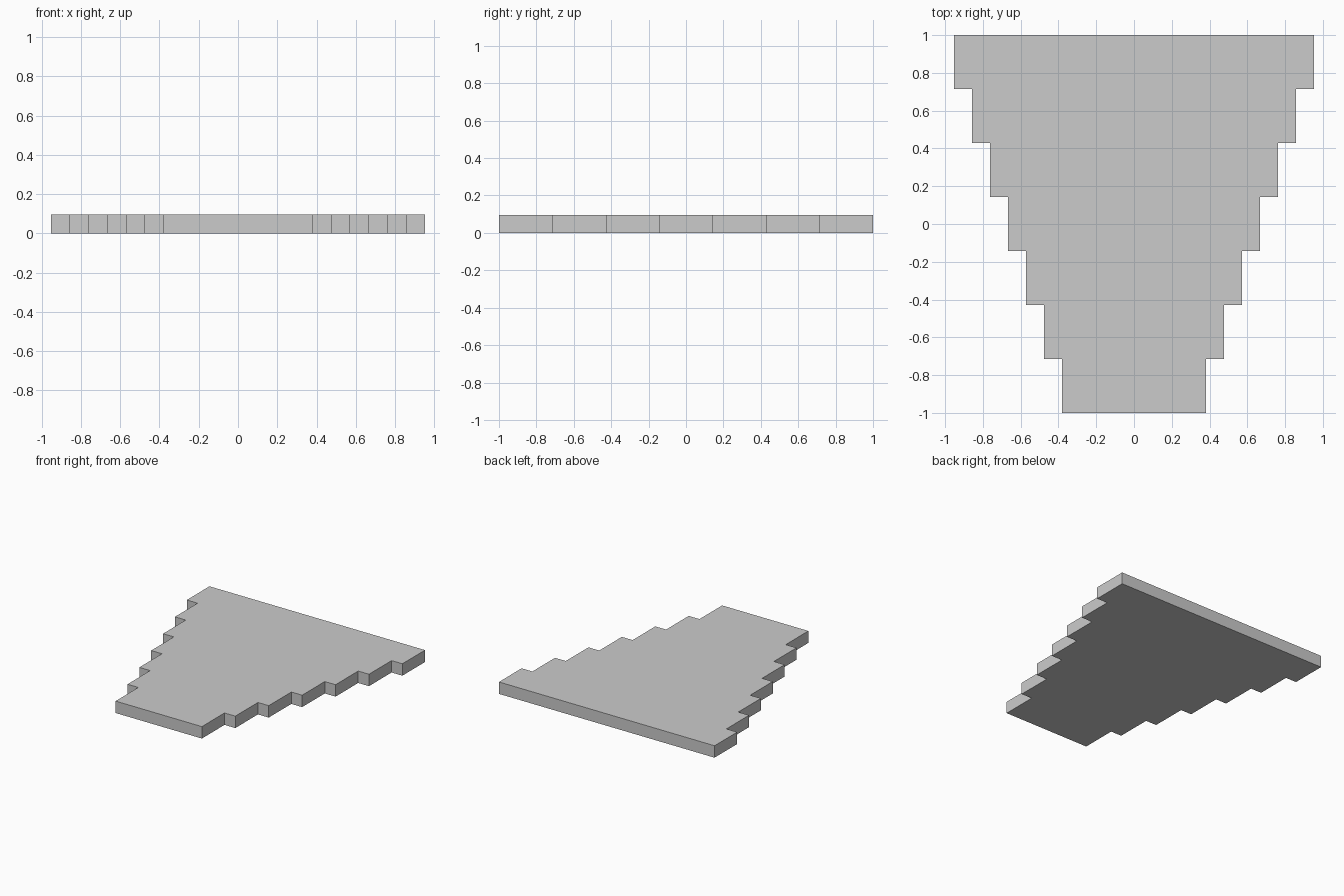
import bpy
import bmesh

if "Cube" in bpy.data.objects:
    bpy.data.objects.remove(bpy.data.objects["Cube"])

STEPS = 7
DEPTH = 2 / STEPS      # length of each row along y
UNIT = 2 / 21          # step-out per row, also the slab thickness

# Right-hand staircase edge, front to back
right = []
for i in range(STEPS):
    half = (4 + i) * UNIT
    right += [(half, -1 + i * DEPTH), (half, -1 + (i + 1) * DEPTH)]

# Mirror it to close the outline
outline = right + [(-x, y) for x, y in reversed(right)]

# Extrude the outline into a slab
bm = bmesh.new()
base = bm.faces.new([bm.verts.new((x, y, 0)) for x, y in outline])
top = bmesh.ops.extrude_face_region(bm, geom=[base], use_keep_orig=True)
bmesh.ops.translate(bm, vec=(0, 0, UNIT),
                    verts=[v for v in top["geom"] if isinstance(v, bmesh.types.BMVert)])
bmesh.ops.recalc_face_normals(bm, faces=bm.faces)

mesh = bpy.data.meshes.new("stepped_slab")
bm.to_mesh(mesh)
bm.free()
slab = bpy.data.objects.new("stepped_slab", mesh)
bpy.context.collection.objects.link(slab)
